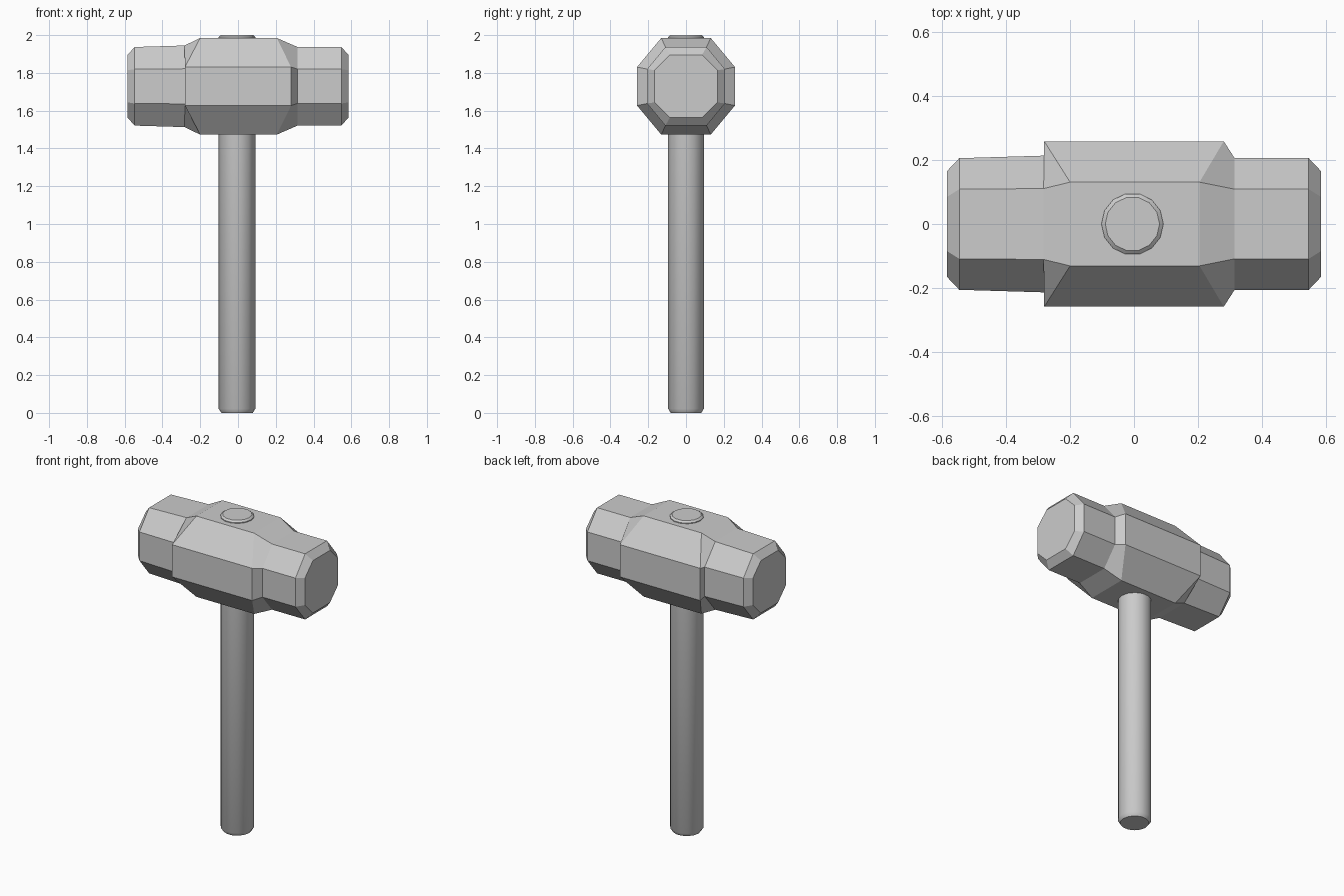
import bpy, bmesh, math

if "Cube" in bpy.data.objects:
    bpy.data.objects.remove(bpy.data.objects["Cube"])

ZC = 1.729  # height of the head axis


def finish(name, bm, smooth=False):
    bmesh.ops.recalc_face_normals(bm, faces=bm.faces)
    me = bpy.data.meshes.new(name)
    bm.to_mesh(me)
    bm.free()
    ob = bpy.data.objects.new(name, me)
    bpy.context.collection.objects.link(ob)
    if smooth:
        bpy.ops.object.select_all(action='DESELECT')
        ob.select_set(True)
        bpy.context.view_layer.objects.active = ob
        bpy.ops.object.shade_smooth_by_angle(angle=math.radians(32))
    return ob


def loft(name, rings, smooth=False):
    bm = bmesh.new()
    loops = [[bm.verts.new(p) for p in r] for r in rings]
    n = len(loops[0])
    for a, b in zip(loops, loops[1:]):
        for i in range(n):
            j = (i + 1) % n
            bm.faces.new((a[i], a[j], b[j], b[i]))
    bm.faces.new(loops[0])
    bm.faces.new(loops[-1])
    return finish(name, bm, smooth)


def octagon(x_top, x_side, half_y, half_z, flat_y, flat_z):
    # top/bottom corners and side corners may sit at different x
    q = [(x_side, half_y, flat_z), (x_top, flat_y, half_z),
         (x_top, -flat_y, half_z), (x_side, -half_y, flat_z)]
    q += [(x, y, -z) for x, y, z in reversed(q)]
    return [(x, y, z + ZC) for x, y, z in q]


# hammer head: faces, necks and the swollen middle block
loft("hammer_head", [
    octagon(-.585, -.585, .166, .166, .085, .085),
    octagon(-.547, -.547, .206, .208, .109, .091),
    octagon(-.283, -.281, .214, .216, .111, .093),
    octagon(-.20, -.281, .259, .256, .131, .102),
    octagon(.205, .281, .259, .256, .131, .102),
    octagon(.315, .315, .206, .208, .109, .091),
    octagon(.547, .547, .206, .208, .109, .091),
    octagon(.585, .585, .166, .166, .085, .085),
])

# round handle with chamfered ends, running through the head
N = 14
loft("handle", [
    [(-.005 + r * math.cos(2 * math.pi * i / N), r * math.sin(2 * math.pi * i / N), z)
     for i in range(N)]
    for r, z in ((.083, 0), (.097, .022), (.097, 1.99), (.085, 2.0))
], smooth=True)
